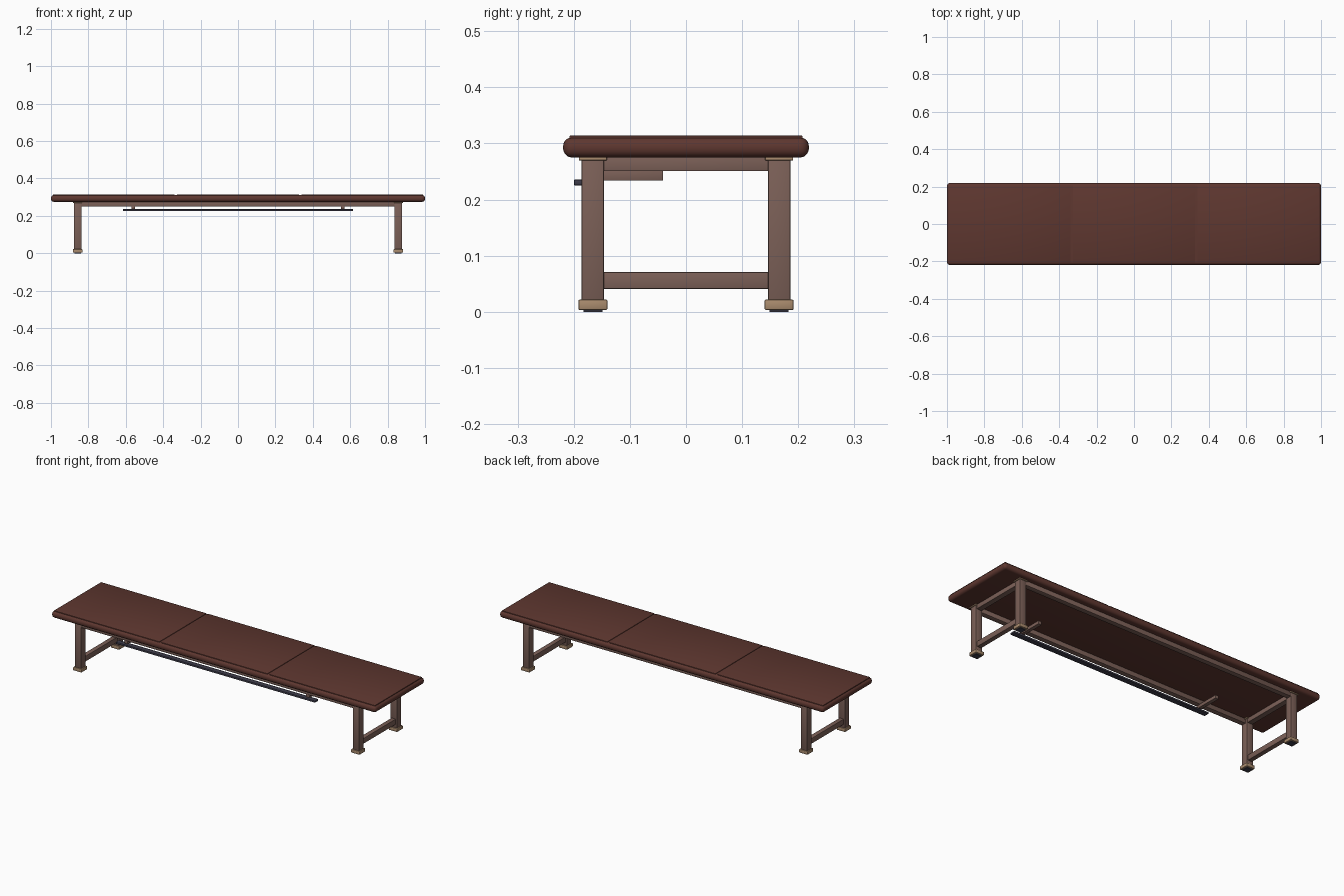
import bpy
import bmesh

if "Cube" in bpy.data.objects:
    bpy.data.objects.remove(bpy.data.objects["Cube"])


def material(name, rgb):
    m = bpy.data.materials.new(name)
    m.diffuse_color = (*rgb, 1)
    m.use_nodes = True
    m.node_tree.nodes["Principled BSDF"].inputs["Base Color"].default_value = m.diffuse_color
    return m


SEAT = material("dark red brown", (0.112, 0.038, 0.029))
FRAME = material("grey brown wood", (0.20, 0.117, 0.096))
TAN = material("tan", (0.40, 0.26, 0.155))
BAR = material("dark slate", (0.045, 0.043, 0.065))


def box(name, lo, hi, mat, bevel=0.0, segments=2):
    """Box between two corners, with optional rounded edges."""
    bm = bmesh.new()
    bmesh.ops.create_cube(bm, size=1)
    for v in bm.verts:
        v.co = [(lo[i] + hi[i]) / 2 + v.co[i] * (hi[i] - lo[i]) for i in range(3)]
    if bevel:
        bmesh.ops.bevel(bm, geom=bm.edges[:], offset=bevel, segments=segments,
                        profile=0.5, affect='EDGES')
    me = bpy.data.meshes.new(name)
    bm.to_mesh(me)
    bm.free()
    me.materials.append(mat)
    ob = bpy.data.objects.new(name, me)
    bpy.context.collection.objects.link(ob)
    bpy.context.view_layer.objects.active = ob
    bpy.ops.object.select_all(action='DESELECT')
    ob.select_set(True)
    if bevel:
        bpy.ops.object.shade_smooth_by_angle()
    return ob


# Seat: rounded slab with three thin top panels separated by narrow grooves
box("seat", (-1, -0.219, 0.275), (1, 0.219, 0.311), SEAT, 0.016, 5)
for i, (a, b) in enumerate([(-0.99, -0.339), (-0.327, 0.327), (0.339, 0.99)]):
    box(f"seat_panel_{i + 1}", (a, -0.208, 0.305), (b, 0.208, 0.314), SEAT, 0.002)

# Legs with top plates, feet and floor pads
LX, LY = 0.857, 0.166


def post(name, x, y, half, z0, z1, mat, bevel):
    box(name, (x - half, y - half, z0), (x + half, y + half, z1), mat, bevel)


for sx, xn in ((-1, "left"), (1, "right")):
    for sy, yn in ((-1, "front"), (1, "back")):
        x, y, n = sx * LX, sy * LY, f"{yn}_{xn}"
        post(n + "_leg", x, y, 0.02, 0.015, 0.272, FRAME, 0.002)
        post(n + "_top_plate", x, y, 0.025, 0.270, 0.276, TAN, 0.001)
        post(n + "_foot", x, y, 0.026, 0.003, 0.022, TAN, 0.003)
        post(n + "_floor_pad", x, y, 0.017, 0.0, 0.004, BAR, 0)

    # End rail and low stretcher between each pair of legs
    x = sx * LX
    box(xn + "_end_rail", (x - 0.015, -LY, 0.251), (x + 0.015, LY, 0.277), FRAME, 0.001)
    box(xn + "_stretcher", (x - 0.013, -LY, 0.041), (x + 0.013, LY, 0.071), FRAME, 0.002)

    # Bracket that holds the bar under the seat
    x = sx * 0.56
    box(xn + "_bar_bracket", (x - 0.01, -0.186, 0.234), (x + 0.01, -0.041, 0.252), FRAME, 0.001)

# Long rails under the seat
for sy, yn in ((-1, "front"), (1, "back")):
    y = sy * 0.171
    box(yn + "_long_rail", (-LX, y - 0.014, 0.250), (LX, y + 0.014, 0.277), FRAME, 0.001)

# Flat bar slung under the front edge
box("under_bar", (-0.615, -0.20, 0.225), (0.615, -0.17, 0.236), BAR, 0.003, 2)
